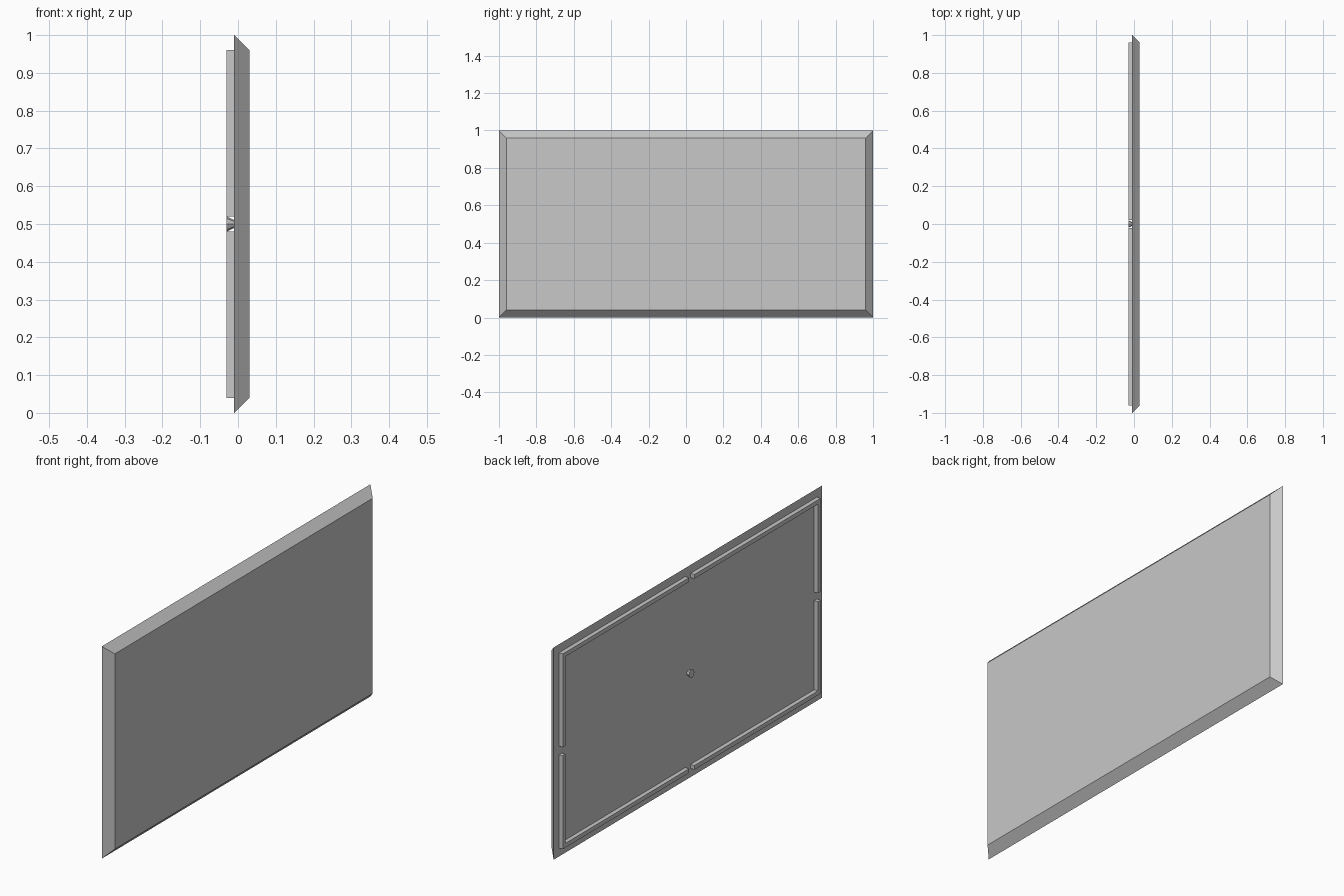
import bpy
import bmesh
from math import pi
from mathutils import Matrix

cube = bpy.data.objects.get("Cube")
if cube:
    bpy.data.objects.remove(cube, do_unlink=True)

grey = bpy.data.materials.new("light_grey")
grey.use_nodes = True
colour = (0.58, 0.58, 0.58, 1)
grey.diffuse_color = colour
grey.node_tree.nodes["Principled BSDF"].inputs["Base Color"].default_value = colour

BACK, FACE, REAR = -0.01, 0.03, -0.03   # x of panel back, panel face, rib tips
MID = 0.5                               # height of the panel centre


def finish(name, bm):
    bmesh.ops.recalc_face_normals(bm, faces=bm.faces)
    mesh = bpy.data.meshes.new(name)
    bm.to_mesh(mesh)
    bm.free()
    mesh.materials.append(grey)
    obj = bpy.data.objects.new(name, mesh)
    bpy.context.collection.objects.link(obj)


def loft(name, outline_a, xa, outline_b, xb):
    """Closed solid between two (y, z) outlines at two x positions."""
    bm = bmesh.new()
    a = [bm.verts.new((xa, y, z)) for y, z in outline_a]
    b = [bm.verts.new((xb, y, z)) for y, z in outline_b]
    bm.faces.new(a)
    bm.faces.new(b)
    for i in range(len(a)):
        j = (i + 1) % len(a)
        bm.faces.new((a[i], a[j], b[j], b[i]))
    finish(name, bm)


def rectangle(y, z):
    return [(-y, MID - z), (y, MID - z), (y, MID + z), (-y, MID + z)]


# Panel with chamfered front edges
loft("panel", rectangle(1, 0.5), BACK, rectangle(0.96, 0.46), FACE)

# Four L-shaped ribs, leaving a gap at the middle of each side
corner = [(0.02, 0.46), (0.96, 0.46), (0.96, 0.02),
          (0.94, 0.02), (0.94, 0.44), (0.02, 0.44)]
for side, sy in (("right", -1), ("left", 1)):
    for level, sz in (("lower", -1), ("upper", 1)):
        outline = [(sy * y, MID + sz * z) for y, z in corner]
        loft(f"{level}_{side}_rib", outline, REAR, outline, BACK)

# Small tapered peg at the centre of the back
bm = bmesh.new()
bmesh.ops.create_cone(
    bm, cap_ends=True, segments=8, radius1=0.02, radius2=0.01,
    depth=BACK - REAR,
    matrix=Matrix.Translation(((BACK + REAR) / 2, 0, MID)) @ Matrix.Rotation(pi / 2, 4, "Y"))
finish("centre_peg", bm)
